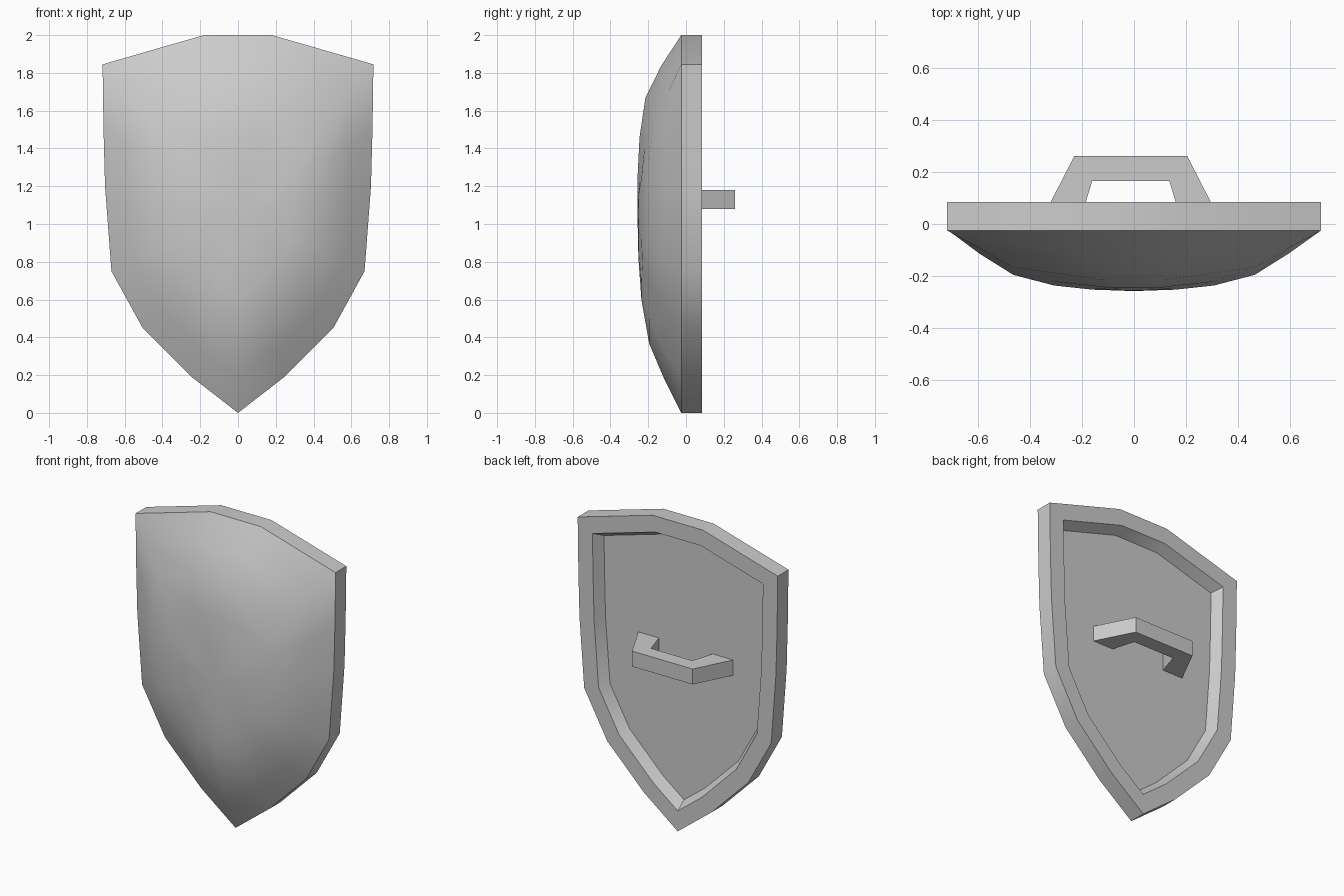
import bpy, bmesh, math

cube = bpy.data.objects.get("Cube")
if cube:
    bpy.data.objects.remove(cube, do_unlink=True)

FRONT, BACK = -0.025, 0.085     # depth of the rim band
CENTRE_Z = 1.05                 # point the dome rings shrink towards

grey = bpy.data.materials.new("plain_grey")
grey.use_nodes = True
colour = (0.6, 0.6, 0.6, 1)
grey.diffuse_color = colour
grey.node_tree.nodes["Principled BSDF"].inputs["Base Color"].default_value = colour


def make_object(name, bm):
    mesh = bpy.data.meshes.new(name)
    bm.to_mesh(mesh)
    bm.free()
    mesh.materials.append(grey)
    obj = bpy.data.objects.new(name, mesh)
    bpy.context.collection.objects.link(obj)
    return obj


# Shield outline: half profile (x, z, bulge correction), mirrored to a loop
half = [(0.18, 2.0, -0.02), (0.717, 1.845, 0.03), (0.712, 1.5, 0.0),
        (0.704, 1.2, 0.0), (0.67, 0.75, 0.0), (0.505, 0.45, 0.01),
        (0.245, 0.19, 0.0)]
outline = half + [(0, 0, 0)] + [(-x, z, b) for x, z, b in reversed(half)]
count = len(outline)

# Domed front: shrinking rings (scale, depth, correction weight) and a centre
rings = [(1, FRONT, 0), (0.83, -0.115, 0.8), (0.65, -0.195, 1),
         (0.43, -0.236, 0.5), (0.22, -0.252, 0.2)]
bm = bmesh.new()
loops = [[bm.verts.new((x * s, y + b * w, CENTRE_Z + (z - CENTRE_Z) * s))
          for x, z, b in outline] for s, y, w in rings]
peak = bm.verts.new((0, -0.257, CENTRE_Z))
for i in range(count):
    j = (i + 1) % count
    for outer, inner in zip(loops, loops[1:]):
        bm.faces.new((outer[i], outer[j], inner[j], inner[i]))
    bm.faces.new((loops[-1][i], loops[-1][j], peak))
# Turn the open shell so its faces look forward
bm.normal_update()
if sum(f.normal.y for f in bm.faces) > 0:
    bmesh.ops.reverse_faces(bm, faces=bm.faces[:])
dome = make_object("domed_front", bm)
dome.data.shade_smooth()

# Rim band with a sunken, sloped-wall back panel
bm = bmesh.new()
back = [bm.verts.new((x, BACK, z)) for x, z, b in outline]
front = [bm.verts.new((x, FRONT, z)) for x, z, b in outline]
panel = bm.faces.new(back)
for i in range(count):
    j = (i + 1) % count
    bm.faces.new((back[j], back[i], front[i], front[j]))
bm.normal_update()
if panel.normal.y < 0:
    bmesh.ops.reverse_faces(bm, faces=bm.faces[:])
    bm.normal_update()
for thickness, depth in ((0.105, 0), (0.037, -0.065)):
    bmesh.ops.inset_region(bm, faces=[panel], thickness=thickness, depth=depth,
                           use_even_offset=True, use_boundary=True)
    bm.normal_update()
rim = make_object("rim_and_back_panel", bm)
bpy.ops.object.select_all(action="DESELECT")
rim.select_set(True)
bpy.context.view_layer.objects.active = rim
bpy.ops.object.shade_smooth_by_angle(angle=math.radians(30))

# Angular grip: half profile (outer, inner) mirrored and extruded upward
MID_X, GRIP_Z, GRIP_H = -0.0125, 1.08, 0.1
outer = [(0.34, 0.02), (0.217, 0.26)]
inner = [(0.148, 0.165), (0.192, 0.02)]
right = outer + [(-x, y) for x, y in reversed(outer)]
grip_loop = right + [(-x, y) for x, y in reversed(inner)] + inner
bm = bmesh.new()
base = bm.faces.new([bm.verts.new((MID_X + x, y, GRIP_Z)) for x, y in grip_loop])
grown = bmesh.ops.extrude_face_region(bm, geom=[base])
bmesh.ops.translate(bm, vec=(0, 0, GRIP_H),
                    verts=[v for v in grown["geom"] if isinstance(v, bmesh.types.BMVert)])
bmesh.ops.recalc_face_normals(bm, faces=bm.faces[:])
make_object("grip", bm)
